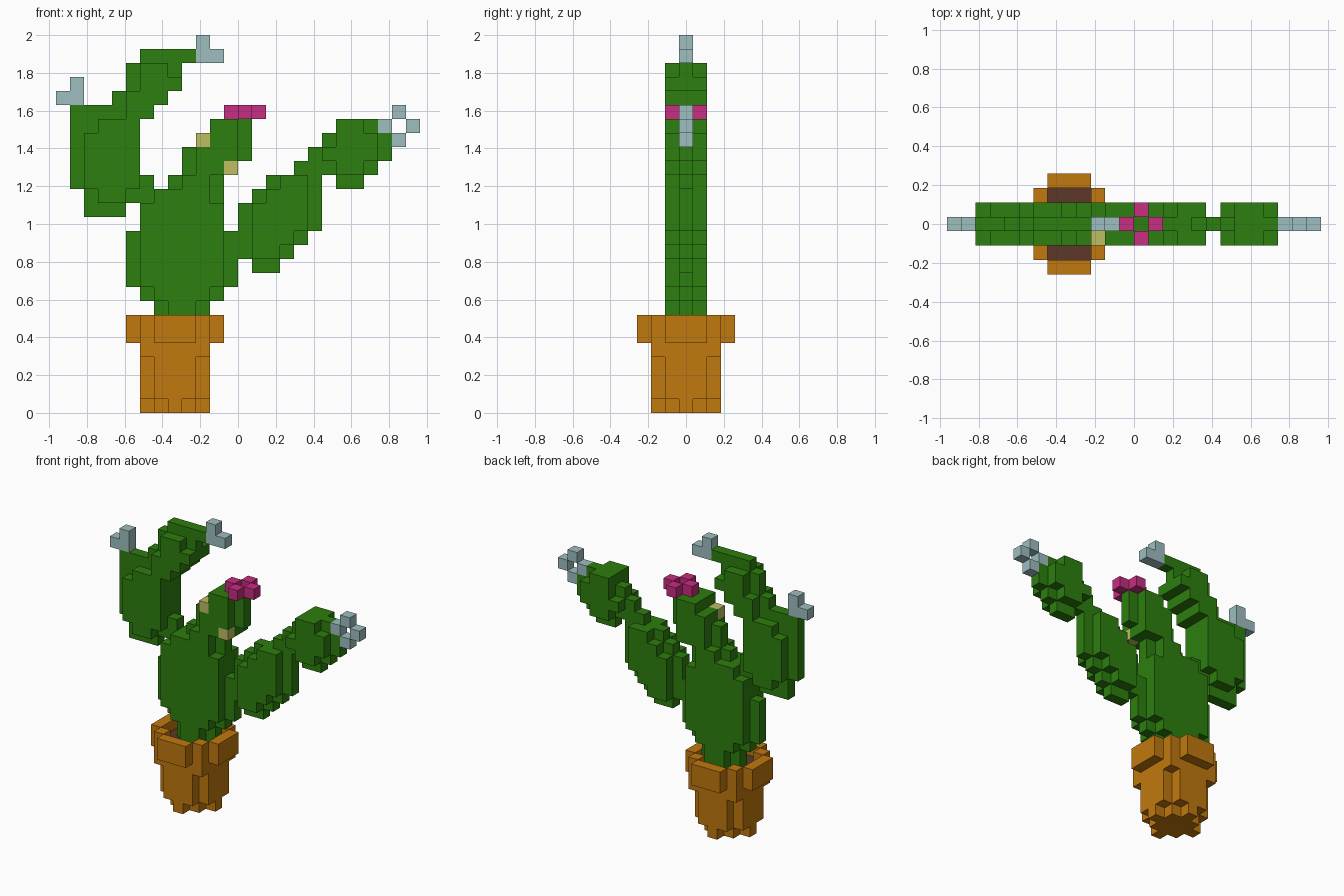
import bpy, bmesh, math
from mathutils import Vector

if "Cube" in bpy.data.objects:
    bpy.data.objects.remove(bpy.data.objects["Cube"], do_unlink=True)

V = 2 / 27  # block size


def material(name, rgb):
    m = bpy.data.materials.new(name)
    m.use_nodes = True
    m.diffuse_color = (*rgb, 1)
    m.node_tree.nodes["Principled BSDF"].inputs["Base Color"].default_value = (*rgb, 1)
    return m


green = material("cactus_green", (0.026, 0.209, 0.0044))
clay = material("clay_orange", (0.533, 0.188, 0.0044))
earth = material("soil_brown", (0.107, 0.040, 0.021))
blue = material("pale_blue", (0.342, 0.515, 0.527))
pink = material("petal_pink", (0.578, 0.026, 0.223))
yellow = material("bud_yellow", (0.515, 0.515, 0.127))


def layer(spans, depths=(0,)):
    """Blocks from spans (column first, last, row first, last), repeated over depth slices."""
    return {(i, j, k) for a, b, lo, hi in spans
            for i in range(a, b + 1) for k in range(lo, hi + 1) for j in depths}


def build(name, cells, mat):
    """Outer skin of a set of blocks, with flat areas merged."""
    bm = bmesh.new()
    for cell in cells:
        for axis in range(3):
            for s in (-1, 1):
                step = [0, 0, 0]
                step[axis] = s
                if tuple(c + d for c, d in zip(cell, step)) in cells:
                    continue
                n = Vector(step)
                u = Vector([0.5 if a == (axis + 1) % 3 else 0 for a in range(3)])
                w = n.cross(u)
                mid = Vector((cell[0] - 12.5, cell[1], cell[2] + 0.5)) + n * 0.5
                bm.faces.new([bm.verts.new((mid + p) * V)
                              for p in (-u - w, u - w, u + w, w - u)])
    bmesh.ops.remove_doubles(bm, verts=bm.verts, dist=0.001)
    bmesh.ops.dissolve_limit(bm, angle_limit=math.radians(1), verts=bm.verts, edges=bm.edges)
    me = bpy.data.meshes.new(name)
    bm.to_mesh(me)
    bm.free()
    me.materials.append(mat)
    ob = bpy.data.objects.new(name, me)
    bpy.context.collection.objects.link(ob)
    return ob


def plump(name, core, sides, without=()):
    """Cactus part: a full middle slice with a smaller slice on each side."""
    cells = layer(core) | layer(sides, (-1, 1))
    build(name, cells - set(without), green)


def disc(shape, rows):
    """Stepped round slab about the pot axis: half width for each distance in depth."""
    return {(8 + i, j * s, k) for j, h in enumerate(shape) for s in (-1, 1)
            for i in range(-h, h + 1) for k in rows}


# Pot with a hollow rim
inside = disc((2, 2, 1), (5, 6))
pot = (disc((2, 1, 0), [0]) | disc((2, 2, 1), range(1, 4)) | disc((2, 2, 2), [4])
       | (disc((3, 3, 2, 1), (5, 6)) - inside))
build("pot", pot, clay)
build("soil", disc((2, 2, 1), [5]), earth)

# Main trunk
plump("trunk",
      [(7, 10, 6, 7), (6, 11, 8, 8), (5, 12, 9, 12), (6, 11, 13, 14), (7, 11, 15, 15)],
      [(8, 9, 6, 7), (7, 10, 8, 8), (6, 11, 9, 14), (7, 10, 15, 15)])

# Tall arm on the right side with its upper pad
plump("right_arm",
      [(2, 4, 14, 14), (2, 6, 15, 15), (1, 6, 16, 16), (1, 5, 17, 20), (1, 6, 21, 21)],
      [(3, 4, 15, 15), (2, 5, 16, 19), (3, 5, 20, 20)])
plump("right_upper_pad",
      [(4, 7, 22, 22), (5, 8, 23, 24), (6, 9, 25, 25)],
      [(5, 6, 21, 21), (5, 7, 22, 22), (6, 8, 23, 23), (6, 7, 24, 24)])

# Short middle arm, with gaps for the two buds
buds = {(10, -1, 19), (12, -1, 17)}
plump("middle_arm",
      [(8, 11, 16, 16), (9, 12, 17, 17), (9, 13, 18, 18), (10, 13, 19, 19), (11, 13, 20, 20)],
      [(9, 10, 16, 16), (10, 12, 17, 19), (11, 12, 20, 20)], buds)
build("buds", buds, yellow)

# Long arm on the left side with its upper pad
plump("left_arm",
      [(14, 15, 10, 10), (13, 16, 11, 11), (13, 17, 12, 12), (13, 18, 13, 14),
       (14, 18, 15, 15), (15, 18, 16, 16)],
      [(14, 15, 11, 11), (14, 16, 12, 12), (14, 17, 13, 14), (15, 17, 15, 15), (16, 17, 16, 16)])
plump("left_upper_pad",
      [(20, 21, 16, 16), (17, 22, 17, 17), (18, 23, 18, 18), (19, 23, 19, 19), (20, 22, 20, 20)],
      [(20, 21, 17, 17), (19, 22, 18, 18), (20, 22, 19, 19), (20, 21, 20, 20)])

# Flower: four petals round an open centre
build("flower", {(12, 0, 21), (14, 0, 21), (13, -1, 21), (13, 1, 21)}, pink)

# Pale tips
build("right_tip", layer([(0, 1, 22, 22), (1, 1, 23, 23)]), blue)
build("top_tip", layer([(10, 11, 25, 25), (10, 10, 26, 26)]), blue)
build("left_tip", layer([(23, 23, 20, 20), (24, 24, 21, 21), (25, 25, 20, 20), (24, 24, 19, 19)]), blue)
